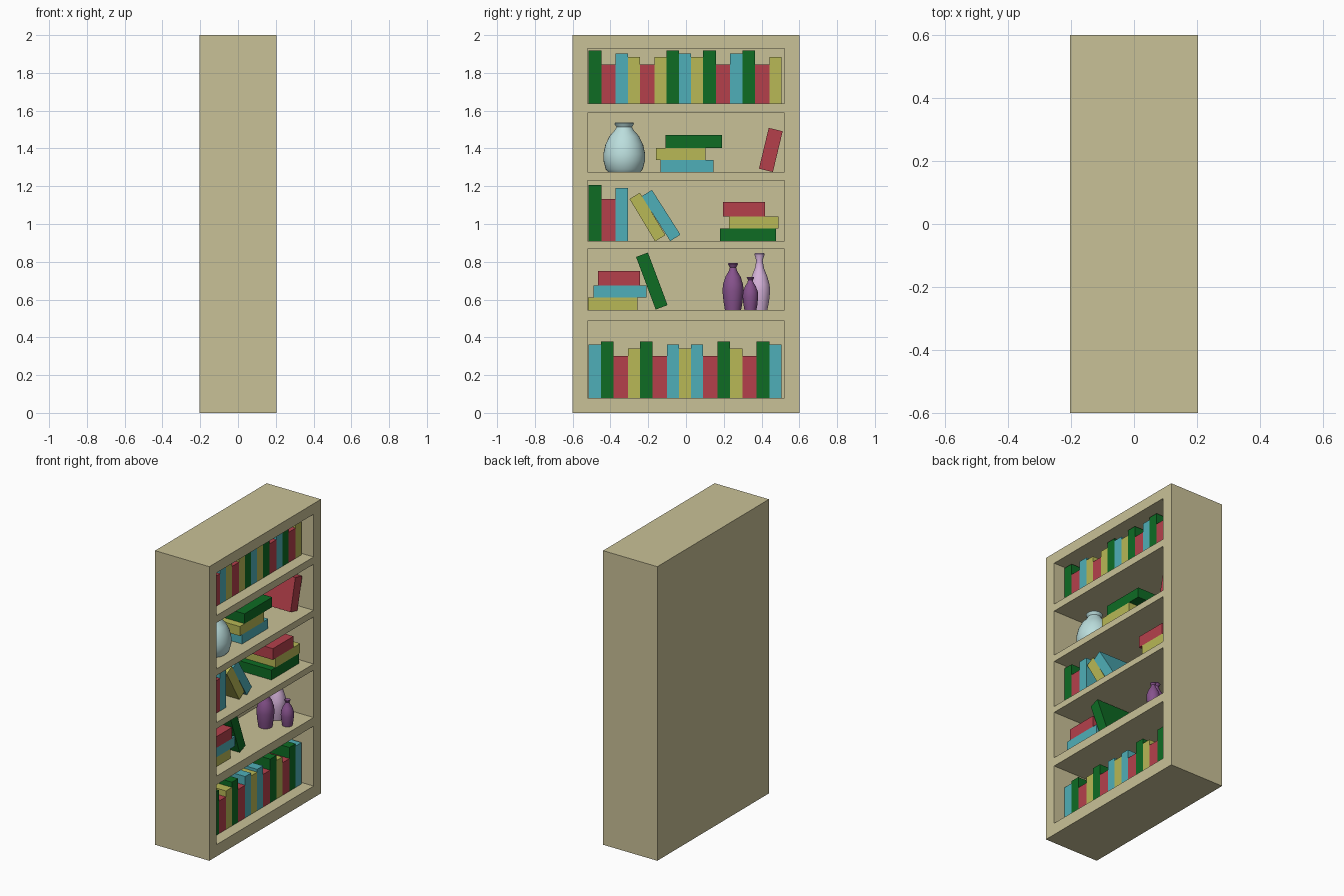
import bpy, bmesh, math

cube = bpy.data.objects.get("Cube")
if cube:
    bpy.data.objects.remove(cube, do_unlink=True)


def material(name, r, g, b):
    # Channels are given as screen values and stored as linear ones
    color = [((c / 255 + 0.055) / 1.055) ** 2.4 for c in (r, g, b)] + [1]
    m = bpy.data.materials.new(name)
    m.use_nodes = True
    m.diffuse_color = color
    m.node_tree.nodes["Principled BSDF"].inputs["Base Color"].default_value = color
    return m


wood = material("pale wood", 201, 193, 151)
glaze = material("pale blue glaze", 187, 222, 221)
purple = material("purple glaze", 134, 82, 140)
lilac = material("lilac glaze", 213, 178, 217)

# Book kinds: material, thickness, height
BOOKS = {
    "green": (material("green cover", 14, 108, 36), 0.067, 0.297),
    "red": (material("red cover", 181, 64, 75), 0.076, 0.222),
    "teal": (material("teal cover", 79, 175, 184), 0.064, 0.281),
    "yellow": (material("yellow cover", 184, 184, 86), 0.064, 0.262),
}
BOOK_DEPTH = 0.25
KEYS = {k[0]: k for k in BOOKS}


def make_object(name, bm, mat):
    bmesh.ops.recalc_face_normals(bm, faces=bm.faces)
    mesh = bpy.data.meshes.new(name)
    bm.to_mesh(mesh)
    bm.free()
    mesh.materials.append(mat)
    ob = bpy.data.objects.new(name, mesh)
    bpy.context.collection.objects.link(ob)
    return ob


def box(name, size, center, mat, tilt=0):
    bm = bmesh.new()
    bmesh.ops.create_cube(bm, size=1)
    bmesh.ops.scale(bm, vec=size, verts=bm.verts)
    ob = make_object(name, bm, mat)
    ob.location = center
    ob.rotation_euler.x = math.radians(tilt)
    return ob


def book_row(name, letters, y, z):
    # Upright books packed side by side along y
    for i, letter in enumerate(letters):
        mat, thick, height = BOOKS[KEYS[letter]]
        box(f"{name}_book_{i + 1}", (BOOK_DEPTH, thick, height),
            (0, y + thick / 2, z + height / 2), mat)
        y += thick


def book_stack(name, items, z):
    # Books lying flat, listed upwards as (letter, centre y)
    for i, (letter, y) in enumerate(items):
        mat, thick, height = BOOKS[KEYS[letter]]
        box(f"{name}_book_{i + 1}", (BOOK_DEPTH, height, thick),
            (0, y, z + thick / 2), mat)
        z += thick


def leaning_book(name, letter, y, z, tilt):
    mat, thick, height = BOOKS[KEYS[letter]]
    box(name, (BOOK_DEPTH, thick, height), (0, y, z), mat, tilt)


def vase(name, profile, center, mat, segments=32):
    # Lathe a (radius, height) profile, closed at the bottom
    bm = bmesh.new()
    verts = [bm.verts.new((r, 0, z)) for r, z in [(0, 0)] + profile]
    edges = [bm.edges.new(pair) for pair in zip(verts, verts[1:])]
    bmesh.ops.spin(bm, geom=verts + edges, cent=(0, 0, 0), axis=(0, 0, 1),
                   angle=math.tau, steps=segments)
    bmesh.ops.remove_doubles(bm, verts=bm.verts, dist=0.0005)
    ob = make_object(name, bm, mat)
    ob.location = center
    bpy.ops.object.select_all(action="DESELECT")
    ob.select_set(True)
    bpy.context.view_layer.objects.active = ob
    bpy.ops.object.shade_smooth_by_angle(angle=math.radians(40))


# Case: one block with five recesses opening towards +x
HALF_DEPTH, HALF_WIDTH, INNER, BACK = 0.204, 0.6, 0.521, -0.17
OPENINGS = [(0.08, 0.487), (0.546, 0.868), (0.91, 1.23), (1.275, 1.588), (1.638, 1.928)]

box("back_panel", (BACK + HALF_DEPTH, 2 * HALF_WIDTH, 2),
    ((BACK - HALF_DEPTH) / 2, 0, 1), wood)
DEPTH, MID = HALF_DEPTH - BACK, (HALF_DEPTH + BACK) / 2
for side, name in ((-1, "front_side_panel"), (1, "rear_side_panel")):
    box(name, (DEPTH, HALF_WIDTH - INNER, 2),
        (MID, side * (HALF_WIDTH + INNER) / 2, 1), wood)
bounds = [0] + [z for pair in OPENINGS for z in pair] + [2]
for i, (low, high) in enumerate(zip(bounds[::2], bounds[1::2])):
    box(f"shelf_{i + 1}", (DEPTH, 2 * INNER, high - low),
        (MID, 0, (low + high) / 2), wood)

floors = [low for low, high in OPENINGS]

# Full rows on the bottom and top shelves
book_row("bottom_row", "tgrygrtytrgyrgt", -0.515, floors[0])
book_row("top_row", "grtyrygtygrtgry", -0.515, floors[4] - 0.016)

# Second shelf: stack, leaning book and three vases
book_stack("second_shelf_stack", [("y", -0.388), ("t", -0.35), ("r", -0.354)], floors[1])
leaning_book("second_shelf_leaning_book", "g", -0.181, 0.698, 20.5)
bottle = [(0.043, 0), (0.05, 0.04), (0.056, 0.1), (0.053, 0.135), (0.04, 0.175),
          (0.022, 0.205), (0.017, 0.225), (0.027, 0.242), (0.024, 0.247), (0.012, 0.225)]
vase("large_purple_vase", bottle, (0.032, 0.249, floors[1]), purple)
vase("small_purple_vase", [(r * 0.74, z * 0.7) for r, z in bottle],
     (0.133, 0.341, floors[1]), purple)
tall = [(0.042, 0), (0.05, 0.04), (0.057, 0.1), (0.053, 0.135), (0.04, 0.18),
        (0.024, 0.22), (0.017, 0.26), (0.027, 0.294), (0.024, 0.3), (0.012, 0.26)]
vase("lilac_vase", tall, (0.024, 0.389, floors[1]), lilac)

# Third shelf: upright books, two leaning books and a stack
book_row("third_shelf", "grt", -0.515, floors[2])
leaning_book("third_shelf_leaning_book_1", "y", -0.204, 1.037, 31)
leaning_book("third_shelf_leaning_book_2", "t", -0.132, 1.045, 32.5)
book_stack("third_shelf_stack", [("g", 0.329), ("y", 0.358), ("r", 0.307)], floors[2])

# Fourth shelf: round vase, stack and leaning book
round_vase = [(0.085, 0), (0.098, 0.015), (0.11, 0.06), (0.111, 0.095), (0.1, 0.145),
              (0.078, 0.19), (0.05, 0.222), (0.041, 0.238), (0.052, 0.256),
              (0.047, 0.262), (0.034, 0.238)]
vase("round_vase", round_vase, (0.045, -0.327, floors[3]), glaze)
book_stack("fourth_shelf_stack", [("t", 0.006), ("y", -0.028), ("g", 0.041)], floors[3])
leaning_book("fourth_shelf_leaning_book", "r", 0.449, 1.392, -13.5)
